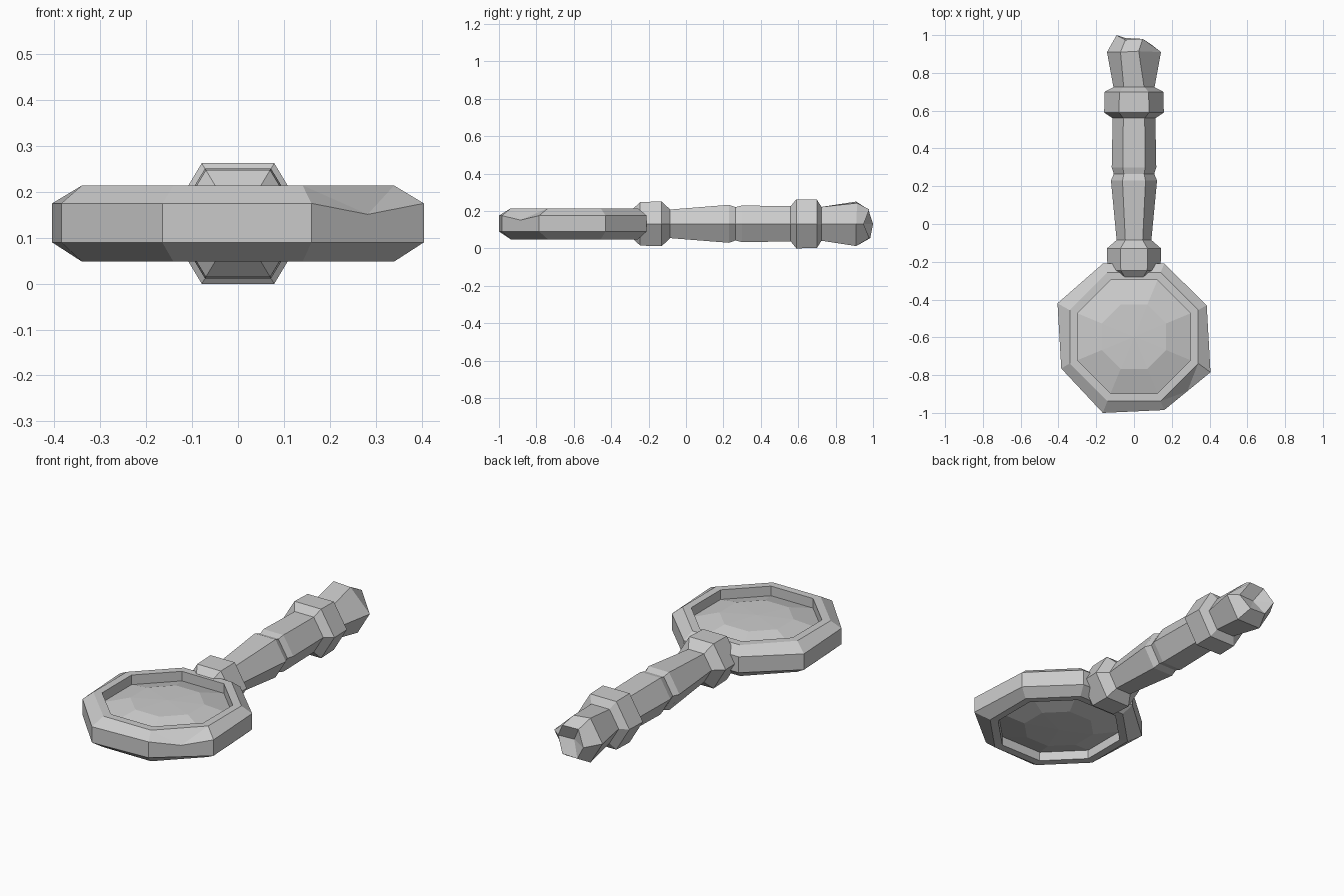
import bpy, bmesh, math
from mathutils import Vector

if "Cube" in bpy.data.objects:
    bpy.data.objects.remove(bpy.data.objects["Cube"])

MID = 0.131                      # height of the handle axis
HEAD = Vector((0, -0.597, MID))  # centre of the lens

grey = bpy.data.materials.new("plain grey")
grey.use_nodes = True
grey.diffuse_color = (0.6, 0.6, 0.6, 1)
grey.node_tree.nodes["Principled BSDF"].inputs["Base Color"].default_value = grey.diffuse_color


def loft(name, rings, closed=False, start=None, end=None):
    """Skin rings of points; start and end are optional cap centres."""
    bm = bmesh.new()
    loops = [[bm.verts.new(p) for p in ring] for ring in rings]
    pairs = list(zip(loops, loops[1:]))
    if closed:
        pairs.append((loops[-1], loops[0]))
    for a, b in pairs:
        for i in range(len(a)):
            j = (i + 1) % len(a)
            bm.faces.new((a[i], a[j], b[j], b[i]))
    for loop, tip in ((loops[0], start), (loops[-1], end)):
        if tip is not None:
            centre = bm.verts.new(tip)
            for i in range(len(loop)):
                bm.faces.new((loop[i], loop[(i + 1) % len(loop)], centre))
    bmesh.ops.recalc_face_normals(bm, faces=bm.faces)
    mesh = bpy.data.meshes.new(name)
    bm.to_mesh(mesh)
    bm.free()
    mesh.materials.append(grey)
    obj = bpy.data.objects.new(name, mesh)
    bpy.context.collection.objects.link(obj)
    return obj


def chip(obj, near, offset):
    """Split the edge whose middle is closest to a point and dent it."""
    bm = bmesh.new()
    bm.from_mesh(obj.data)
    near = Vector(near)
    edge = min(bm.edges, key=lambda e: ((e.verts[0].co + e.verts[1].co) / 2 - near).length)
    _, vert = bmesh.utils.edge_split(edge, edge.verts[0], 0.5)
    for face in list(vert.link_faces):
        bmesh.ops.poke(bm, faces=[face]) if len(face.verts) < 5 else \
            bmesh.ops.triangulate(bm, faces=[face])
    vert.co += Vector(offset)
    bm.to_mesh(obj.data)
    bm.free()


def octagon(apothem, z):
    r = apothem / math.cos(math.pi / 8)
    angles = [math.radians(67.5 - 45 * i) for i in range(8)]
    return [(r * math.cos(a), HEAD.y + r * math.sin(a), z) for a in angles]


def hexagon(y, r):
    return [(r * math.cos(i * math.pi / 3), y, MID + 0.96 * r * math.sin(i * math.pi / 3))
            for i in range(6)]


# Lens frame: slightly uneven rim with a straight octagonal hole
rim = [(0.16, -0.21), (0.385, -0.43), (0.405, -0.785), (0.16, -0.985),
       (-0.165, -1.0), (-0.385, -0.765), (-0.405, -0.42), (-0.165, -0.21)]
frame = loft("lens_frame", [
    octagon(0.30, 0.05), octagon(0.34, 0.048),
    [(x, y, 0.09) for x, y in rim], [(x, y, 0.175) for x, y in rim],
    octagon(0.34, 0.214), octagon(0.30, 0.214)], closed=True)
chip(frame, (0.28, -0.885, 0.175), (0, 0, -0.024))

# Faceted lens, domed on both sides
loft("lens", [octagon(0.17, MID - 0.072), octagon(0.305, MID - 0.03),
              octagon(0.305, MID + 0.03), octagon(0.17, MID + 0.072)],
     start=HEAD - Vector((0, 0, 0.077)), end=HEAD + Vector((0, 0, 0.077)))

# Turned handle: front collar, tapered grip, notch, rear collar
stations = [(-0.28, 0.10), (-0.245, 0.14), (-0.13, 0.144), (-0.085, 0.092),
            (0.23, 0.122), (0.265, 0.107), (0.30, 0.118), (0.56, 0.113),
            (0.59, 0.158), (0.70, 0.155), (0.725, 0.108)]
loft("handle", [hexagon(y, r) for y, r in stations],
     start=(0, -0.28, MID), end=(0, 0.725, MID))

# Flared pommel with a dented, uneven lip and a dished end
flare = hexagon(0.91, 0.143)
flare[1] = (0.025, 0.915, flare[1][2] - 0.008)
lip_y = (0.95, 0.98, 0.975, 1.0, 0.985, 0.98)
lip = [(x, y, z) for y, (x, _, z) in zip(lip_y, hexagon(0, 0.092))]
loft("pommel", [hexagon(0.72, 0.108), flare, lip],
     start=(0, 0.72, MID), end=(0, 0.945, MID))
